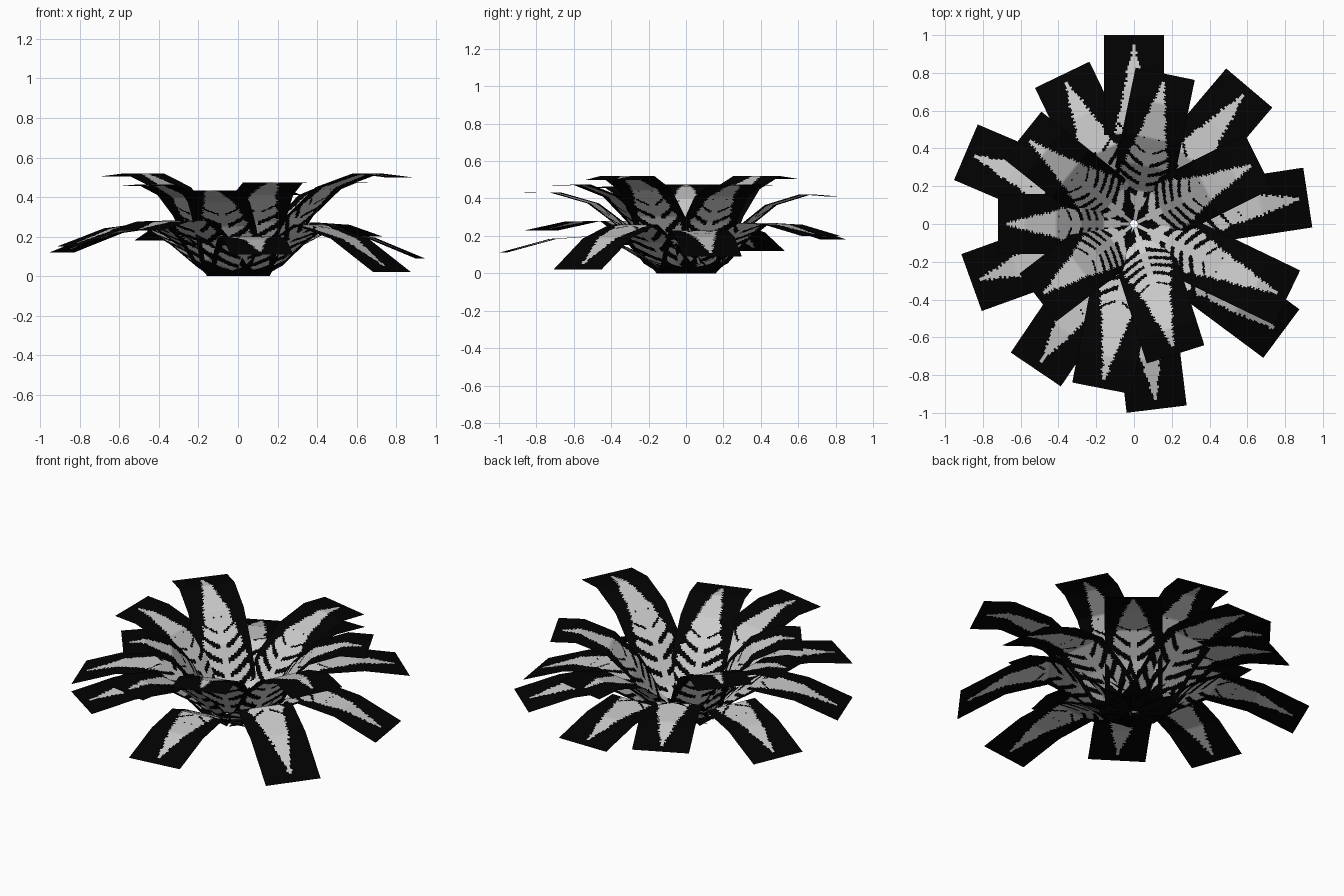
import bpy, math
from mathutils import Vector

if "Cube" in bpy.data.objects:
    bpy.data.objects.remove(bpy.data.objects["Cube"])


def material(name, v):
    m = bpy.data.materials.new(name)
    m.diffuse_color = (v, v, v, 1)
    m.use_nodes = True
    m.node_tree.nodes["Principled BSDF"].inputs["Base Color"].default_value = m.diffuse_color
    return m


BLACK = material("black card", 0.0005)
GREY = material("pale leaf grey", 0.6)

HALF = 0.16       # half width of each card
COLS, ROWS = 36, 22   # cells across, and along each flat segment

# tip x, tip y, tip z, crest height, steep?
FRONDS = [
    (0.00, 1.00, 0.20, 0.27, 0), (0.165, 0.795, 0.41, 0.41, 1),
    (0.61, 0.72, 0.20, 0.27, 0), (0.66, 0.33, 0.47, 0.46, 1),
    (0.92, 0.14, 0.09, 0.23, 0), (0.81, -0.39, 0.50, 0.505, 1),
    (0.78, -0.58, 0.02, 0.26, 0), (0.22, -0.69, 0.47, 0.46, 1),
    (0.12, -0.98, 0.11, 0.20, 0), (-0.17, -0.87, 0.43, 0.42, 1),
    (-0.52, -0.77, 0.23, 0.28, 0), (-0.51, -0.39, 0.455, 0.45, 1),
    (-0.86, -0.31, 0.15, 0.27, 0), (-0.72, 0.00, 0.475, 0.45, 1),
    (-0.89, 0.38, 0.12, 0.25, 0), (-0.59, 0.47, 0.505, 0.505, 1),
    (-0.38, 0.79, 0.18, 0.27, 0),
]


def envelope(v):
    """Half width of the leaf (fraction of the card) at height v."""
    pts = [(0, 0.5), (0.15, 0.85), (0.4, 0.82), (0.6, 0.54), (0.8, 0.29), (0.95, 0.07)]
    for (a, ea), (b, eb) in zip(pts, pts[1:]):
        if v <= b:
            return ea + (eb - ea) * (v - a) / (b - a)
    return 0


def is_leaf(u, v):
    """Fern pattern: separate swept leaflets low down, merged toothed tip."""
    a = abs(u)
    if v > 0.95:
        return False
    if a < 0.05:
        return True
    w = v - 0.13 * a ** 1.4
    if w < 0.06:
        return False
    tooth = (w / 0.085) % 1
    fill = 0.68 - 0.25 * a
    if v > 0.4:
        fill += (1 - fill) * min(1, (v - 0.4) / 0.22)
    if tooth > fill and a > 0.1:
        return False
    small = (v / 0.022) % 1
    return a < envelope(v) - 0.1 * small * (v > 0.3)


def frond(i, x, y, ztip, crest, steep):
    r = math.hypot(x, y)
    out = Vector((x / r, y / r, 0))
    side = Vector((-out.y, out.x, 0))
    if steep:
        prof = [(0.0, 0.015), (0.2, 0.19 * crest), (0.37, 0.60 * crest),
                (0.56, 0.89 * crest), (0.8, 1.03 * crest), (1, ztip)]
    else:
        prof = [(0.0, 0.0), (0.15, 0.20 * crest), (0.30, 0.64 * crest),
                (0.47, 1.0 * crest), (0.72, 0.62 * crest + 0.36 * ztip + 0.02), (1, ztip)]
    path = [out * (0.02 + f * (r - 0.02)) + Vector((0, 0, z)) for f, z in prof]
    rows, lens, total = [path[0]], [0], 0
    for p, q in zip(path, path[1:]):
        seg = (q - p).length
        for k in range(1, ROWS + 1):
            rows.append(p.lerp(q, k / ROWS))
            lens.append(total + seg * k / ROWS)
        total += seg
    verts = [c + side * HALF * (2 * j / COLS - 1) for c in rows for j in range(COLS + 1)]
    faces, leaf = [], []
    n = COLS + 1
    for k in range(len(rows) - 1):
        v = (lens[k] + lens[k + 1]) / 2 / total
        for j in range(COLS):
            faces.append((k * n + j, k * n + j + 1, (k + 1) * n + j + 1, (k + 1) * n + j))
            leaf.append(int(is_leaf((2 * j + 1) / COLS - 1, v)))
    me = bpy.data.meshes.new(f"frond_{i}")
    me.from_pydata(verts, [], faces)
    me.materials.append(BLACK)
    me.materials.append(GREY)
    me.polygons.foreach_set("material_index", leaf)
    me.update()
    if me.polygons[-1].normal.z < 0:      # keep the upper side facing up
        me.flip_normals()
    me.shade_smooth()
    bpy.context.collection.objects.link(bpy.data.objects.new(f"frond_{i}", me))


for i, f in enumerate(FRONDS, 1):
    frond(i, *f)
